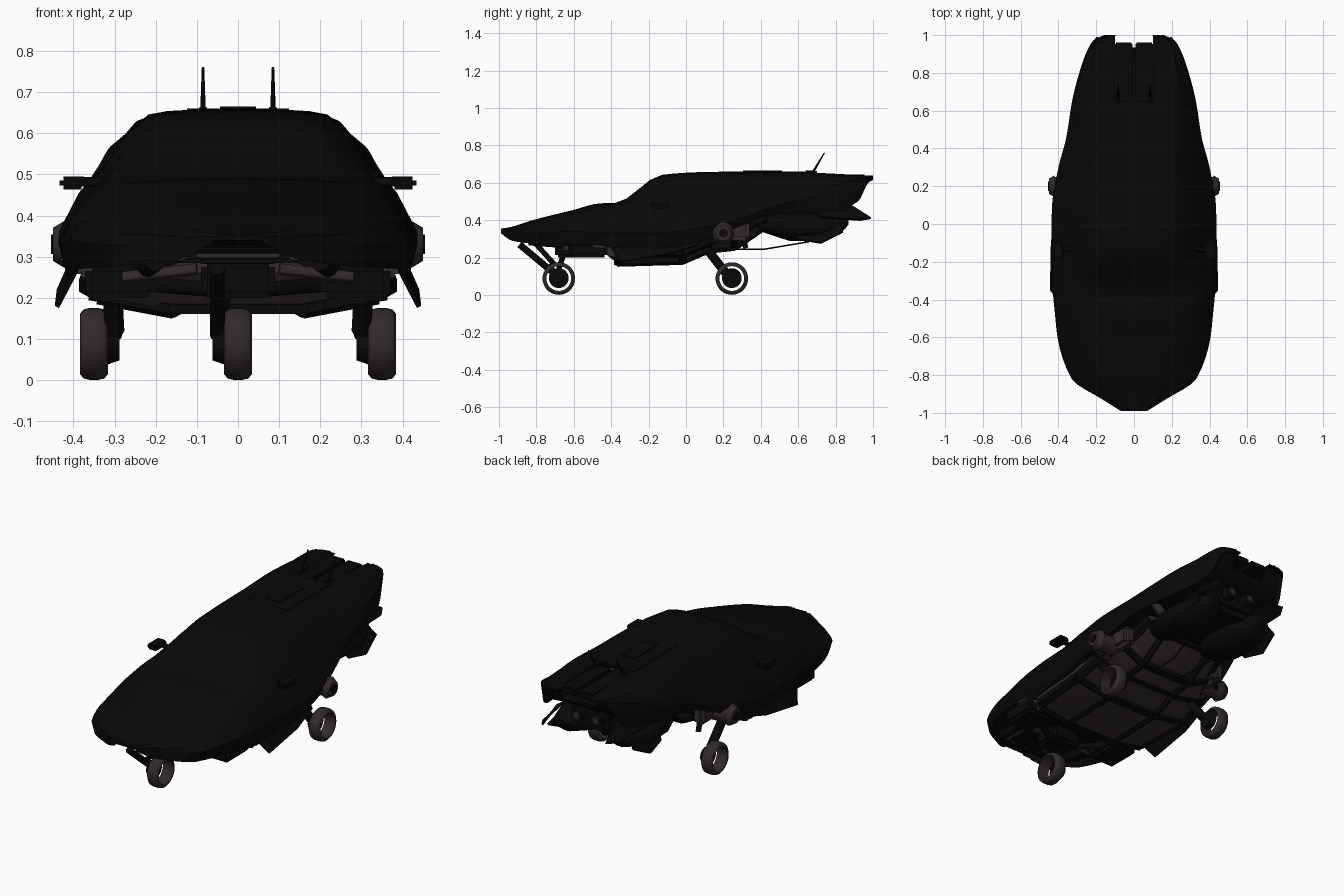
import bpy, bmesh, math
from mathutils import Vector

cube = bpy.data.objects.get("Cube")
if cube:
    bpy.data.objects.remove(cube)

def material(name, colour):
    m = bpy.data.materials.new(name)
    m.use_nodes = True
    m.diffuse_color = (*colour, 1)
    node = m.node_tree.nodes["Principled BSDF"]
    node.inputs["Base Color"].default_value = (*colour, 1)
    node.inputs["Roughness"].default_value = 0.6
    return m

BLACK = material("body black", (0.0025, 0.0025, 0.0025))
BROWN = material("dark brown metal", (0.032, 0.023, 0.023))

def finish(bm, name, mat, angle=30):
    bmesh.ops.recalc_face_normals(bm, faces=bm.faces)
    mesh = bpy.data.meshes.new(name)
    bm.to_mesh(mesh)
    bm.free()
    mesh.materials.append(mat)
    ob = bpy.data.objects.new(name, mesh)
    bpy.context.collection.objects.link(ob)
    bpy.ops.object.select_all(action='DESELECT')
    bpy.context.view_layer.objects.active = ob
    ob.select_set(True)
    bpy.ops.object.shade_smooth_by_angle(angle=math.radians(angle))
    return ob

def mirrored(ob):
    """Mirror a part across the centre plane."""
    ob.modifiers.new("mirror", 'MIRROR')

def loft(rings, name, mat, drop=None, angle=30, loop=False):
    """Skin closed rings; cap the ends, or join last to first."""
    bm = bmesh.new()
    rows = [[bm.verts.new(p) for p in ring] for ring in rings]
    n = len(rows[0])
    for a, b in zip(rows, rows[1:] + rows[:1] if loop else rows[1:]):
        for i in range(n):
            j = (i + 1) % n
            bm.faces.new((a[i], a[j], b[j], b[i]))
    if not loop:
        bm.faces.new(rows[0])
        bm.faces.new(rows[-1])
    bmesh.ops.recalc_face_normals(bm, faces=bm.faces)
    if drop:
        bmesh.ops.delete(bm, geom=[f for f in bm.faces if drop(f)], context='FACES')
    return finish(bm, name, mat, angle)

def box(name, mat, lo, hi, bevel=0.0):
    bm = bmesh.new()
    bmesh.ops.create_cube(bm, size=1)
    for v in bm.verts:
        v.co = [a + (c + 0.5) * (b - a) for a, b, c in zip(lo, hi, v.co)]
    if bevel:
        bmesh.ops.bevel(bm, geom=bm.edges, offset=bevel, segments=2, affect='EDGES')
    return finish(bm, name, mat)

def rod(name, mat, a, b, r1, r2=None, sides=12):
    """Round or tapered bar between two points."""
    a, b = Vector(a), Vector(b)
    bm = bmesh.new()
    bmesh.ops.create_cone(bm, cap_ends=True, segments=sides, radius1=r1,
                          radius2=r1 if r2 is None else r2, depth=(b - a).length)
    turn = (b - a).to_track_quat('Z', 'Y')
    for v in bm.verts:
        v.co = turn @ v.co + (a + b) / 2
    return finish(bm, name, mat)

def plate(name, corners, thick=0.012):
    """Thin blade from an outline."""
    bm = bmesh.new()
    face = bm.faces.new([bm.verts.new(c) for c in corners])
    face.normal_update()
    shift = face.normal * thick
    extra = bmesh.ops.extrude_face_region(bm, geom=[face])["geom"]
    bmesh.ops.translate(bm, vec=shift, verts=[g for g in extra if isinstance(g, bmesh.types.BMVert)])
    return finish(bm, name, BLACK)

# Body shell: y, top z, roof (x, z), belt (x, z), widest (x, z), lower z
stations = [
    (-.99, .352, .03, .35, .05, .345, .07, .34, .33),
    (-.93, .365, .08, .36, .14, .35, .165, .335, .29),
    (-.82, .40, .15, .395, .25, .37, .33, .33, .275),
    (-.6, .455, .2, .45, .3, .425, .405, .34, .27),
    (-.46, .49, .22, .48, .33, .455, .42, .335, .265),
    (-.38, .492, .22, .485, .335, .47, .428, .335, .25),
    (-.13, .642, .2, .625, .33, .49, .437, .335, .25),
    (.08, .657, .22, .638, .325, .52, .435, .36, .29),
    (.3, .66, .22, .643, .315, .53, .4, .41, .37),
    (.46, .66, .215, .646, .297, .56, .358, .47, .43),
    (.65, .657, .205, .645, .272, .6, .328, .52, .44),
    (.8, .65, .195, .641, .25, .61, .29, .55, .45),
    (.92, .643, .18, .636, .22, .625, .247, .6, .5),
    (.975, .637, .165, .633, .19, .63, .212, .625, .6),
    (1., .634, .12, .632, .14, .63, .155, .627, .615)]

def tangent(i, k):
    """Slope at a station, flattened where the curve turns back."""
    j = min(max(i, 1), len(stations) - 2)
    p, c, n = stations[j - 1:j + 2]
    d0, d1 = (c[k] - p[k]) / (c[0] - p[0]), (n[k] - c[k]) / (n[0] - c[0])
    if i != j:
        return d0 if i < j else d1
    return 0 if d0 * d1 <= 0 else 2 * d0 * d1 / (d0 + d1)

def blend(i, t):
    """Station between number i and the next one."""
    a, b = stations[i], stations[i + 1]
    gap, s = b[0] - a[0], t * t * (3 - 2 * t)
    return [a[0] + gap * t] + [
        a[k] + (b[k] - a[k]) * s + gap * t * (1 - t) * ((1 - t) * tangent(i, k) - t * tangent(i + 1, k))
        for k in range(1, len(a))]

def shell_ring(y, tz, rx, rz, bx, bz, wx, wz, lz):
    inner = min(.1, rx * .5) if y < .6 else .1
    half = [(inner, tz - .002), (rx * .8, tz * .35 + rz * .65 + .003), (rx, rz),
            ((rx + bx) / 2 + .006, (rz + bz) / 2 + .008), (bx, bz),
            ((bx + wx) / 2 + .01, (bz + wz) / 2 + .008), (wx, wz), (wx * .95, lz),
            (wx * .85, min(lz + .03, wz)), (inner, min(lz + .04, wz))]
    pts = [(0, tz)] + half + [(0, half[-1][1])] + [(-x, z) for x, z in reversed(half)]
    return [(x, y, z) for x, z in pts]

def in_notch(f):
    c = f.calc_center_median()
    return abs(c.x) < .099 and c.y > .65 and (c.y > .93 or f.normal.z > 0)

rings = [shell_ring(*blend(i, k / 4)) for i in range(len(stations) - 1) for k in range(4)]
loft(rings + [shell_ring(*stations[-1])], "body_shell", BLACK, in_notch)

# Tail flaps, engine cover, antennas and door mirrors
mirrored(box("tail_flap", BLACK, (.008, .64, .605), (.1, .96, .643), .006))
box("engine_cover", BLACK, (-.13, .25, .64), (.13, .64, .66), .006)
box("roof_vent", BLACK, (-.05, .3, .64), (.05, .52, .665), .006)
mirrored(rod("antenna", BLACK, (.085, .675, .65), (.085, .74, .76), .007, .003, 8))
mirrored(rod("antenna_base", BLACK, (.085, .64, .655), (.085, .70, .655), .012, .008, 8))
mirrored(box("mirror_head", BLACK, (.37, -.19, .463), (.434, -.09, .495), .01))
mirrored(rod("mirror_stalk", BLACK, (.32, -.13, .48), (.39, -.14, .483), .012))

# Belly hull: y, bottom z, half width, side z
belly = [(-.42, .26, .32, .21), (-.36, .165, .34, .2), (-.02, .175, .36, .21),
         (.12, .235, .34, .27), (.26, .25, .28, .31), (.42, .36, .24, .4)]

def belly_ring(y, z, w, side):
    half = [(.16, z), (w, side), (w, side + .1)]
    return [(x, y, h) for x, h in half + [(-x, h) for x, h in reversed(half)]]

loft([belly_ring(*b) for b in belly], "belly_hull", BROWN)

# Black lattice laid over the belly, and flared side skirts
for a, b in zip(belly[1:], belly[2:]):
    mirrored(rod("belly_rail", BLACK, (.155, a[0], a[1] + .006), (.155, b[0], b[1] + .006), .02, sides=6))
    mirrored(rod("belly_side_rail", BLACK, (a[2], a[0], a[3] + .02), (b[2], b[0], b[3] + .02), .03, sides=6))
for y, z, w, side in belly[1:]:
    box("belly_cross_bar", BLACK, (-.17, y - .025, z - .004), (.17, y + .025, z + .02))
    mirrored(rod("belly_rib", BLACK, (.155, y, z + .006), (w, y, side + .006), .022, sides=6))
mirrored(plate("side_skirt", [(.38, -.42, .28), (.435, -.35, .175), (.43, -.1, .215),
                              (.41, .06, .26), (.38, .06, .30)]))

# Machinery under the nose
box("nose_floor", BLACK, (-.16, -.84, .285), (.16, -.42, .325), .01)
for i in range(4):
    w, y, z = .12 - .01 * i, -.91 + .012 * i, .33 - .014 * i
    rod("grille_bar", (BROWN, BLACK)[i % 2], (-w, y, z), (w, y, z), .006)
mirrored(rod("nose_duct", BROWN, (.14, -.87, .31), (.17, -.7, .295), .02))
mirrored(box("nose_block", BLACK, (.2, -.62, .2), (.37, -.42, .28), .015))
mirrored(rod("nose_strut", BLACK, (.06, -.62, .22), (.3, -.45, .24), .018))
mirrored(rod("nose_brace", BROWN, (.1, -.66, .27), (.28, -.64, .25), .014))
mirrored(rod("nose_rail", BLACK, (.2, -.84, .29), (.24, -.45, .26), .025))
mirrored(box("nose_side_plate", BROWN, (.3, -.5, .25), (.39, -.42, .285), .008))
box("steering_block", BLACK, (-.09, -.7, .2), (.09, -.55, .29), .015)

def wheel(name, x, y):
    """Hollow tyre with a motor drum and link on its inner side."""
    z, half = .088, [(.0335, .066), (.0335, .074), (.025, .084), (.012, .087)]
    section = [(-o, r) for o, r in half] + half[::-1]
    turns = [math.tau * k / 40 for k in range(40)]
    tyre = loft([[(x + o, y + r * math.cos(t), z + r * math.sin(t)) for o, r in section] for t in turns],
                name + "_tyre", BROWN, angle=50, loop=True)
    drum = rod(name + "_drum", BLACK, (x - .03, y, z + .002), (x - .062, y, z + .002), .053, .042, 28)
    link = rod(name + "_link", BLACK, (x - .05, y - .01, z + .02), (x - .05, y - .06, z + .07), .018)
    return tyre, drum, link

# Front wheel with its leading arm
wheel("front_wheel", 0, -.68)
rod("front_arm", BLACK, (-.05, -.89, .27), (-.05, -.71, .12), .018)
rod("front_damper", BLACK, (-.05, -.8, .27), (-.05, -.7, .16), .014)
rod("front_fork", BLACK, (-.02, -.64, .26), (-.045, -.68, .14), .014)

# Rear wheels with pivots and trailing arms
for part in wheel("rear_wheel", .35, .245):
    mirrored(part)
mirrored(rod("rear_pivot", BROWN, (.3, .2, .33), (.42, .2, .33), .05, sides=24))
mirrored(rod("rear_pivot_cap", BROWN, (.42, .2, .33), (.45, .2, .33), .058, .04, sides=24))
mirrored(rod("rear_pivot_bolt", BLACK, (.44, .2, .33), (.455, .2, .33), .024))
mirrored(box("rear_pivot_housing", BROWN, (.27, .13, .29), (.34, .34, .4), .02))
mirrored(rod("rear_arm", BLACK, (.31, .07, .3), (.3, .21, .12), .024))
mirrored(rod("rear_axle_housing", BROWN, (.2, .15, .32), (.34, .15, .32), .05, sides=20))
mirrored(rod("rear_damper", BLACK, (.3, .3, .33), (.3, .32, .25), .014))

# Rear thruster pods, exhausts and cables
pod = [(.34, .01, .39), (.42, .07, .38), (.55, .11, .365), (.7, .11, .36), (.82, .07, .37), (.87, .02, .39)]
turns = [math.tau * k / 14 for k in range(14)]
mirrored(loft([[(.165 + r * 1.1 * math.cos(t), y, z + r * .7 * math.sin(t)) for t in turns]
               for y, r, z in pod], "thruster_pod", BLACK, angle=40))
box("engine_block", BLACK, (-.14, .42, .37), (.14, .84, .5), .03)
mirrored(rod("exhaust", BLACK, (.06, .78, .45), (.06, .88, .46), .035, sides=20))
mirrored(rod("exhaust_core", BROWN, (.06, .86, .46), (.06, .885, .46), .018, sides=20))
mirrored(rod("pod_bracket", BROWN, (.2, .5, .41), (.28, .5, .48), .025))
mirrored(rod("belly_cable", BLACK, (.08, .24, .245), (.08, .42, .245), .004, sides=6))
mirrored(rod("belly_cable_end", BLACK, (.08, .42, .245), (.14, .66, .285), .004, sides=6))

# Swept tail fins
mirrored(plate("upper_fin", [(.17, .68, .47), (.185, .88, .485), (.2, .99, .415), (.235, .93, .405), (.26, .72, .42)]))
mirrored(plate("lower_fin", [(.22, .56, .38), (.23, .82, .39), (.27, .84, .34), (.29, .72, .28), (.27, .6, .3)]))
